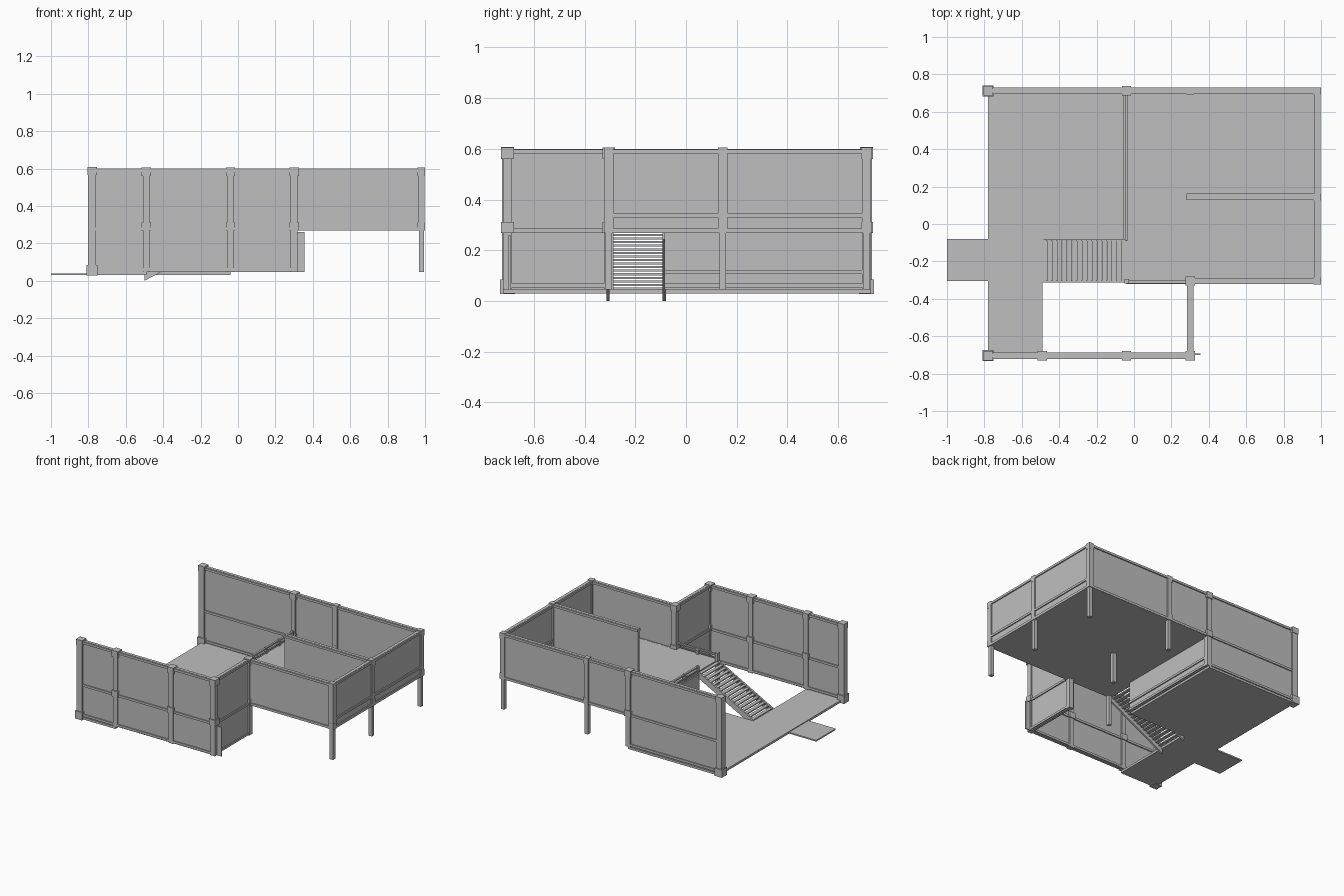
import bpy
import bmesh

if "Cube" in bpy.data.objects:
    bpy.data.objects.remove(bpy.data.objects["Cube"])

grey = bpy.data.materials.new("plain_grey")
grey.use_nodes = True
grey.diffuse_color = (0.52, 0.52, 0.52, 1)
grey.node_tree.nodes["Principled BSDF"].inputs["Base Color"].default_value = (0.52, 0.52, 0.52, 1)


def extrude(name, points, offset):
    """Solid made from a flat outline swept along an offset."""
    bm = bmesh.new()
    face = bm.faces.new([bm.verts.new(p) for p in points])
    swept = bmesh.ops.extrude_face_region(bm, geom=[face])["geom"]
    bmesh.ops.translate(bm, vec=offset, verts=[v for v in swept if isinstance(v, bmesh.types.BMVert)])
    bmesh.ops.recalc_face_normals(bm, faces=bm.faces)
    mesh = bpy.data.meshes.new(name)
    bm.to_mesh(mesh)
    bm.free()
    mesh.materials.append(grey)
    obj = bpy.data.objects.new(name, mesh)
    bpy.context.collection.objects.link(obj)
    return obj


def slab(name, outline, z0, z1):
    return extrude(name, [(x, y, z0) for x, y in outline], (0, 0, z1 - z0))


def box(name, x0, x1, y0, y1, z0, z1):
    return slab(name, [(x0, y0), (x1, y0), (x1, y1), (x0, y1)], z0, z1)


def bar(name, a, b, width, z0, z1):
    """Upright bar along x or y between two plan points."""
    h = width / 2
    if a[1] == b[1]:
        return box(name, min(a[0], b[0]), max(a[0], b[0]), a[1] - h, a[1] + h, z0, z1)
    return box(name, a[0] - h, a[0] + h, min(a[1], b[1]), max(a[1], b[1]), z0, z1)


def wall(name, a, b, z0, z1, trims):
    """Thin panel with horizontal beams at the given heights."""
    bar(name + "_panel", a, b, 0.018, z0, z1)
    for i, z in enumerate(trims):
        bar(f"{name}_beam_{i}", a, b, 0.034, z, z + 0.016)


def block(name, x, y, size, z0, z1):
    h = size / 2
    box(name, x - h, x + h, y - h, y + h, z0, z1)


BACK, FRONT, MID, SIDE = 0.712, -0.704, -0.305, 0.98
INNER, BAY, EDGE, CROSS = -0.04, 0.3, -0.78, 0.145
FLOOR, TOP = 0.285, 0.6

# Floors and entrance walkway
slab("lower_floor", [(EDGE, -0.72), (-0.49, -0.72), (-0.49, -0.08), (INNER, -0.08),
                     (INNER, 0.73), (EDGE, 0.73)], 0.03, 0.046)
slab("upper_floor", [(INNER, -0.32), (0.997, -0.32), (0.997, 0.728), (INNER, 0.728)], 0.268, FLOOR)
box("entrance_walkway", -1, EDGE, -0.305, -0.08, 0.03, 0.04)

# Walls
top_beam = TOP - 0.018
wall("back_lower_wall", (EDGE, BACK), (INNER, BACK), 0.046, TOP, [0.052, 0.27, top_beam])
wall("back_upper_wall", (INNER, BACK), (SIDE, BACK), 0.27, TOP, [0.27, top_beam])
wall("front_wall", (EDGE, FRONT), (BAY, FRONT), 0.046, TOP, [0.052, 0.27, top_beam])
wall("bay_wall", (BAY, FRONT), (BAY, MID), 0.046, TOP, [0.052, 0.27, top_beam])
wall("front_upper_wall", (BAY, MID), (SIDE, MID), 0.27, TOP, [0.27, top_beam])
wall("side_wall", (SIDE, MID), (SIDE, BACK), 0.27, TOP, [0.27, 0.33, top_beam])
wall("cross_wall", (0.28, CROSS), (SIDE, CROSS), FLOOR, TOP, [top_beam])
wall("inner_lower_wall", (INNER, -0.085), (INNER, BACK), 0.046, 0.27, [0.052, 0.106])
box("front_wall_return", BAY, 0.355, -0.7, -0.692, 0.046, 0.26)

# Posts with head and mid-height collars
full = [(-0.49, FRONT), (INNER, FRONT), (BAY, FRONT), (BAY, MID), (INNER, BACK)]
raised = [(SIDE, MID), (SIDE, CROSS), (SIDE, BACK), (BAY, BACK)]
for i, (x, y) in enumerate(full + raised):
    size = 0.05 if (x, y) in full else 0.038
    block(f"post_{i}", x, y, 0.036, 0.27, TOP)
    block(f"post_foot_{i}", x, y, 0.036 if (x, y) in full else 0.027, 0.046, 0.27)
    block(f"post_head_{i}", x, y, size, 0.56, 0.605)
    block(f"post_collar_{i}", x, y, size, 0.268, 0.312)
block("under_floor_post", BAY, CROSS, 0.027, 0.046, 0.27)
block("stair_post", INNER, MID, 0.024, 0.046, 0.34)

# Heavy corner posts on the open side
for side, y in (("front", FRONT), ("back", BACK)):
    block(side + "_corner_post", EDGE, y, 0.044, 0.03, 0.608)
    block(side + "_corner_base", EDGE, y, 0.058, 0.027, 0.084)
    block(side + "_corner_head", EDGE, y, 0.05, 0.565, 0.608)

# Stairs: sloping stringers and open treads
x0, x1 = -0.5, INNER
for side, y in (("front", -0.314), ("back", -0.092)):
    extrude(side + "_stringer", [(x0, y, 0), (x1, y, 0.243), (x1, y, 0.288), (x0, y, 0.046)], (0, 0.013, 0))
steps = 17
for i in range(steps):
    x = x0 + 0.012 + i * (x1 - x0 - 0.012) / steps
    z = 0.046 + (i + 0.5) * (FLOOR - 0.046) / steps
    box(f"tread_{i}", x, x + 0.025, -0.305, -0.085, z - 0.008, z)


def railing(name, a, b, count):
    """Low guard rail with evenly spaced balusters."""
    bar(name + "_top", a, b, 0.014, 0.318, 0.328)
    bar(name + "_bottom", a, b, 0.01, 0.293, 0.3)
    for i in range(count + 1):
        t = i / count
        block(f"{name}_baluster_{i}", a[0] + t * (b[0] - a[0]), a[1] + t * (b[1] - a[1]), 0.018, FLOOR, 0.33)


# Guard rails at the edge of the upper floor
railing("inner_railing", (INNER, -0.08), (INNER, 0.69), 5)
railing("front_railing", (INNER, -0.31), (0.285, -0.31), 2)
